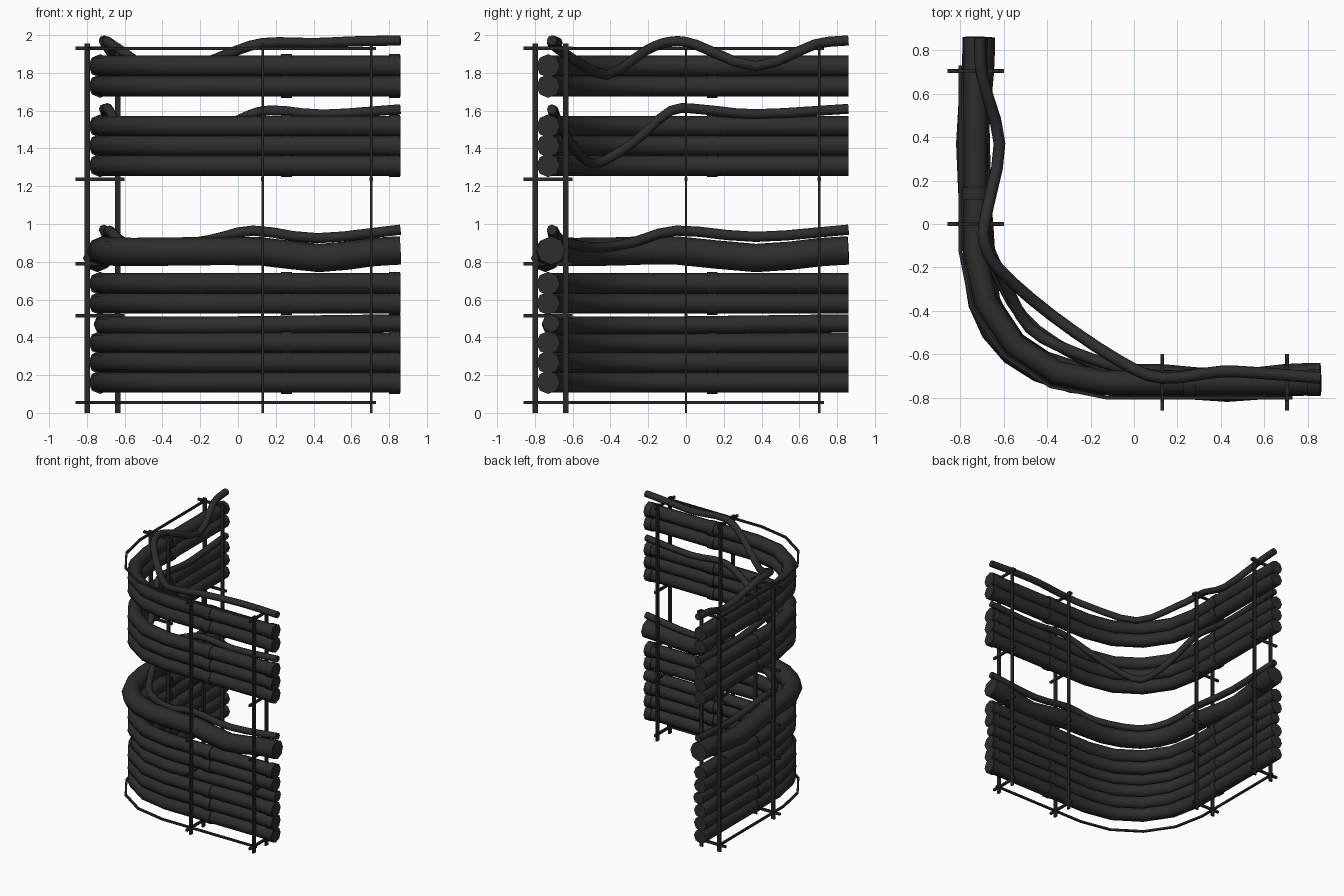
import bpy, bmesh, math
from mathutils import Vector

if "Cube" in bpy.data.objects:
    bpy.data.objects.remove(bpy.data.objects["Cube"])


def material(name, v):
    m = bpy.data.materials.new(name)
    m.diffuse_color = (v, v, v, 1)
    m.use_nodes = True
    m.node_tree.nodes["Principled BSDF"].inputs["Base Color"].default_value = m.diffuse_color
    return m


PIPE = material("dark_pipe_grey", 0.026)
STEEL = material("dark_bracket_grey", 0.021)


def finish(bm, name, mat, smooth):
    bmesh.ops.recalc_face_normals(bm, faces=bm.faces)
    me = bpy.data.meshes.new(name)
    bm.to_mesh(me)
    bm.free()
    me.materials.append(mat)
    ob = bpy.data.objects.new(name, me)
    bpy.context.collection.objects.link(ob)
    if smooth:
        bpy.ops.object.select_all(action='DESELECT')
        ob.select_set(True)
        bpy.context.view_layer.objects.active = ob
        bpy.ops.object.shade_smooth_by_angle(angle=math.radians(55))


def sweep(name, path, r, mat=PIPE, sides=8, smooth=True, turn=0.0):
    """Capped tube along a mostly horizontal path."""
    pts = [Vector(p) for p in path]
    bm = bmesh.new()
    rings = []
    for i, p in enumerate(pts):
        t = (pts[min(i + 1, len(pts) - 1)] - pts[max(i - 1, 0)]).normalized()
        side = t.cross(Vector((0, 0, 1))).normalized()
        up = side.cross(t)
        rings.append([bm.verts.new(p + r * (math.cos(a) * side + math.sin(a) * up))
                      for a in (turn + 2 * math.pi * k / sides for k in range(sides))])
    for a, b in zip(rings, rings[1:]):
        for k in range(sides):
            j = (k + 1) % sides
            bm.faces.new((a[k], a[j], b[j], b[k]))
    bm.faces.new(rings[0])
    bm.faces.new(rings[-1])
    finish(bm, name, mat, smooth)


def box(name, c, s):
    bm = bmesh.new()
    bmesh.ops.create_cube(bm, size=1)
    for v in bm.verts:
        v.co = Vector([c[k] + v.co[k] * s[k] for k in range(3)])
    finish(bm, name, STEEL, False)


def corner_path(d, end, z):
    """L-shaped path at distance d from centre, with a faceted quarter bend."""
    c, r = -0.13, d - 0.13
    arc = [(c - r * math.sin(a), c - r * math.cos(a), z)
           for a in (math.pi / 8 * k for k in range(5))]
    return [(end, -d, z)] + arc + [(-d, end, z)]


def spline(pts, n=3):
    """Catmull-Rom smoothing."""
    p = [Vector(q) for q in pts]
    p = [2 * p[0] - p[1]] + p + [2 * p[-1] - p[-2]]
    out = []
    for a, b, c, d in zip(p, p[1:], p[2:], p[3:]):
        for k in range(n):
            t = k / n
            out.append(0.5 * (2 * b + (c - a) * t + (2 * a - 5 * b + 4 * c - d) * t * t
                              + (3 * b - a - 3 * c + d) * t ** 3))
    return out + [p[-2]]


# Straight-run pipes in four stacks, with sleeve joints
D = 0.73
for z in (0.162, 0.267, 0.371, 0.580, 0.685, 1.310, 1.415, 1.518, 1.730, 1.837):
    sweep("pipe", corner_path(D, 0.86, z), 0.055)
    for x0, x1 in ((0.228, 0.286), (0.8, 0.857)):
        sweep("pipe_sleeve", [(x0, -D, z), (x1, -D, z)], 0.062)
    sweep("pipe_sleeve", [(-D, 0.11, z), (-D, 0.168, z)], 0.062)

# Slimmer pipe on the lowest stack
sweep("slim_pipe", [(x, y, z - (0.012 if x < 0 and y < 0 else 0))
                    for x, y, z in corner_path(0.715, 0.86, 0.475)], 0.047)

# Fat sagging pipe
sweep("fat_pipe", spline([(0.86, -0.715, 0.86), (0.7, -0.72, 0.85), (0.43, -0.745, 0.82),
                          (0.12, -0.72, 0.855), (-0.28, -0.705, 0.855),
                          (-0.55, -0.58, 0.852), (-0.69, -0.36, 0.855),
                          (-0.72, -0.05, 0.86), (-0.745, 0.37, 0.82),
                          (-0.72, 0.7, 0.85), (-0.715, 0.86, 0.86)], 2), 0.075)

# Loose cables draped along the stacks
sweep("top_cable", spline([(0.86, -0.71, 1.972), (0.62, -0.69, 1.967), (0.4, -0.68, 1.958),
                           (0.13, -0.71, 1.958), (-0.07, -0.63, 1.895),
                           (-0.38, -0.42, 1.79), (-0.62, -0.21, 1.92),
                           (-0.69, -0.08, 1.965), (-0.68, 0.05, 1.95),
                           (-0.62, 0.37, 1.835), (-0.7, 0.68, 1.95),
                           (-0.71, 0.86, 1.972)]), 0.027)
sweep("middle_cable", spline([(0.86, -0.71, 1.608), (0.45, -0.7, 1.58), (0.17, -0.7, 1.602),
                              (0.0, -0.68, 1.55), (-0.28, -0.59, 1.40),
                              (-0.48, -0.48, 1.32), (-0.59, -0.28, 1.43),
                              (-0.68, -0.08, 1.60), (-0.7, 0.1, 1.605),
                              (-0.7, 0.37, 1.582), (-0.71, 0.86, 1.61)]), 0.026)
sweep("lower_cable", spline([(0.86, -0.71, 0.97), (0.42, -0.7, 0.925), (0.08, -0.7, 0.965),
                             (-0.15, -0.66, 0.915), (-0.45, -0.49, 0.875),
                             (-0.6, -0.29, 0.9), (-0.68, -0.05, 0.965),
                             (-0.69, 0.37, 0.932), (-0.71, 0.86, 0.97)]), 0.027)

# Bracket frame: flat posts and crossbars on both wings
for swap, stations in ((False, (0.13, 0.705)), (True, (0.0, 0.705))):
    order = (lambda a, b, z: (b, a, z)) if swap else (lambda a, b, z: (a, b, z))
    for s in stations:
        for d in (-0.798, -0.636):
            box("bracket_post", order(s, d, 0.978), order(0.013, 0.03, 1.955))
        for z in (0.055, 0.515, 0.79, 1.237, 1.93):
            box("bracket_crossbar", order(s, -0.73, z), order(0.017, 0.26, 0.018))

# Rails that follow the corner at top and bottom
for z in (0.055, 1.93):
    sweep("corner_rail", corner_path(0.8, 0.73, z), 0.011, STEEL, 4, False, math.pi / 4)
